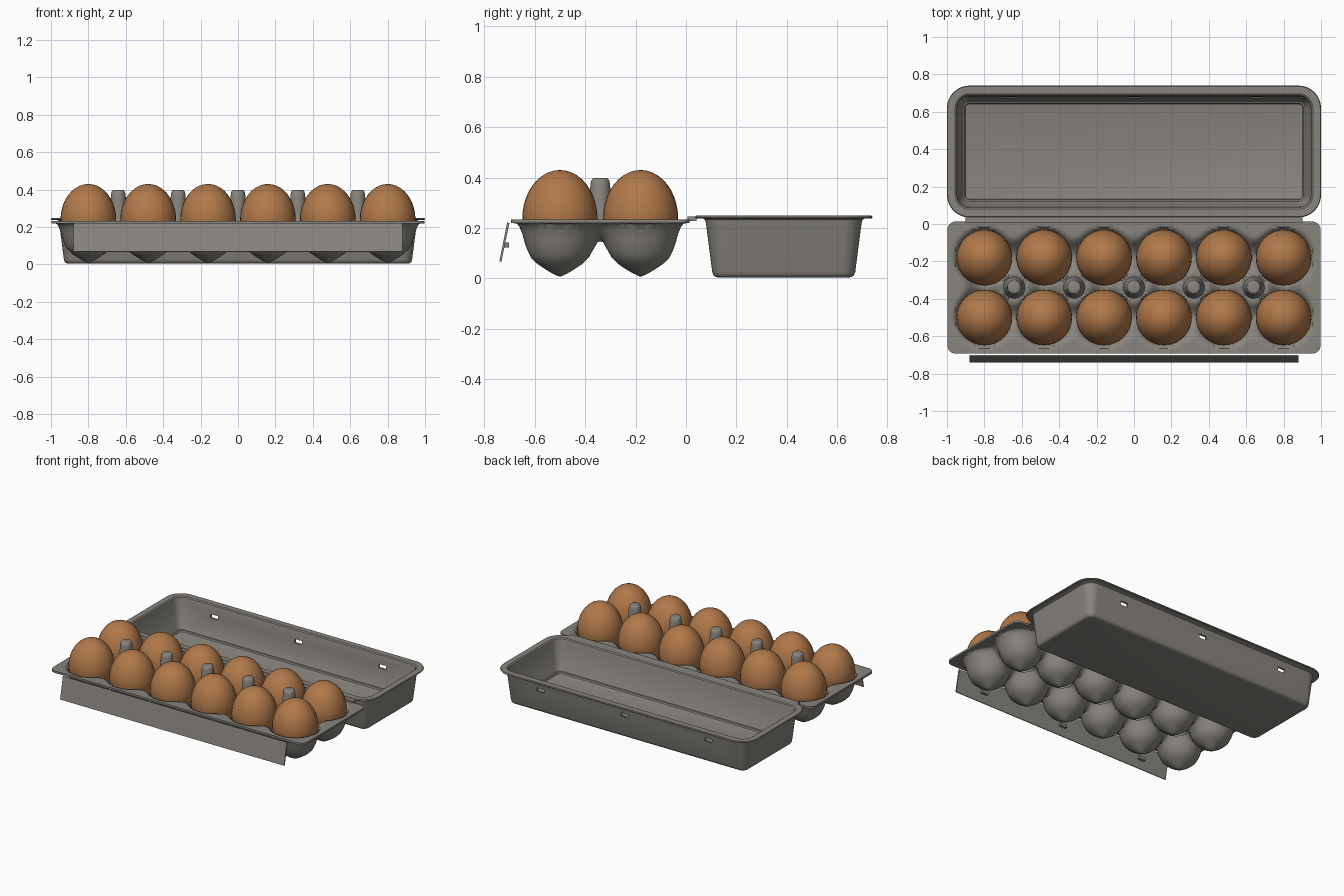
import bpy, bmesh, math
from mathutils import Vector

if "Cube" in bpy.data.objects:
    bpy.data.objects.remove(bpy.data.objects["Cube"])

CUP_X = [-0.8, -0.48, -0.16, 0.16, 0.48, 0.8]
CUP_Y = [-0.18, -0.50]
POST_X = [-0.64, -0.32, 0.0, 0.32, 0.64]
POST_Y = -0.34
CLIP_X = [-0.66, 0.0, 0.66]


def material(name, rgb):
    m = bpy.data.materials.new(name)
    m.diffuse_color = (*rgb, 1)
    m.use_nodes = True
    m.node_tree.nodes["Principled BSDF"].inputs["Base Color"].default_value = m.diffuse_color
    return m


GREY = material("pulp_grey", (0.25, 0.235, 0.21))
BROWN = material("egg_brown", (0.44, 0.19, 0.068))


def finish(name, bm, mat, angle=35, recalc=True):
    if recalc:
        bmesh.ops.recalc_face_normals(bm, faces=bm.faces)
    me = bpy.data.meshes.new(name)
    bm.to_mesh(me)
    bm.free()
    me.materials.append(mat)
    ob = bpy.data.objects.new(name, me)
    bpy.context.collection.objects.link(ob)
    smooth(ob, angle)
    return ob


def activate(ob):
    bpy.ops.object.select_all(action='DESELECT')
    ob.select_set(True)
    bpy.context.view_layer.objects.active = ob


def smooth(ob, angle=35):
    activate(ob)
    bpy.ops.object.shade_smooth_by_angle(angle=math.radians(angle))


def apply_mod(ob, mod):
    activate(ob)
    bpy.ops.object.modifier_apply(modifier=mod.name)


def box(name, lo, hi):
    bm = bmesh.new()
    bmesh.ops.create_cube(bm, size=1)
    for v in bm.verts:
        v.co = Vector([l + (h - l) * (c + 0.5) for l, h, c in zip(lo, hi, v.co)])
    return finish(name, bm, GREY)


def skin(bm, loops, cap_start=True, cap_end=True):
    """Bridge equal rings of points and cap the ends."""
    rings = [[bm.verts.new(p) for p in loop] for loop in loops]
    n = len(rings[0])
    for a, b in zip(rings, rings[1:]):
        for i in range(n):
            bm.faces.new((a[i], a[(i + 1) % n], b[(i + 1) % n], b[i]))
    if cap_start:
        bm.faces.new(rings[0][::-1])
    if cap_end:
        bm.faces.new(rings[-1])


def circle(x, y, z, r, n):
    return [(x + r * math.cos(2 * math.pi * i / n),
             y + r * math.sin(2 * math.pi * i / n), z) for i in range(n)]


# --- Egg tray: one moulded sheet, shaped by a height rule ---
CUP = [(0, 0.006), (0.03, 0.02), (0.06, 0.038), (0.09, 0.058), (0.115, 0.083),
       (0.135, 0.125), (0.147, 0.172), (0.167, 0.222), (0.3, 0.55), (3, 7.2)]
RIM = 0.219


def cup_height(r):
    for (r0, z0), (r1, z1) in zip(CUP, CUP[1:]):
        if r <= r1:
            return z0 + (z1 - z0) * (r - r0) / (r1 - r0)


def smin(a, b, k):
    h = max(k - abs(a - b), 0) / k
    return min(a, b) - h * h * k / 4


def tray_height(x, y):
    zs = sorted(cup_height(math.hypot(x - cx, y - cy)) for cx in CUP_X for cy in CUP_Y)
    z = smin(zs[0], zs[1], 0.23)
    d = min(math.hypot(x - px, y - POST_Y) for px in POST_X)
    return smin(z, RIM - 0.05 * math.exp(-(d / 0.09) ** 2), 0.02)


def round_corner(x, y, hx, hy, r=0.045):
    u, v = (abs(x) - hx + r) / r, (abs(y) - hy + r) / r
    if u > 0 and v > 0:
        x = math.copysign(hx - r + r * u * math.sqrt(1 - v * v / 2), x)
        y = math.copysign(hy - r + r * v * math.sqrt(1 - u * u / 2), y)
    return x, y


NX, NY, HX, HY, CY = 176, 64, 0.998, 0.353, -0.34
bm = bmesh.new()
grid = []
for j in range(NY + 1):
    row = []
    for i in range(NX + 1):
        x, y = round_corner(HX * (2 * i / NX - 1), HY * (2 * j / NY - 1), HX, HY)
        row.append(bm.verts.new((x, y + CY, tray_height(x, y + CY))))
    grid.append(row)
for j in range(NY):
    for i in range(NX):
        bm.faces.new((grid[j][i], grid[j][i + 1], grid[j + 1][i + 1], grid[j + 1][i]))
tray = finish("egg_tray", bm, GREY, recalc=False)
shell = tray.modifiers.new("thickness", 'SOLIDIFY')
shell.thickness, shell.offset = 0.014, 1
apply_mod(tray, shell)
smooth(tray, 50)

# --- Divider posts between the two rows ---
POST = [(0.068, 0.165), (0.058, 0.2), (0.05, 0.24), (0.044, 0.31), (0.039, 0.37),
        (0.036, 0.388), (0.029, 0.397), (0.02, 0.398)]
for i, px in enumerate(POST_X):
    bm = bmesh.new()
    skin(bm, [circle(px, POST_Y, z, r, 24) for r, z in POST], cap_start=False)
    finish(f"divider_post_{i + 1}", bm, GREY, 50)

# --- Eggs, blunt end up and narrower end down ---
for j, cy in enumerate(CUP_Y):
    for i, cx in enumerate(CUP_X):
        bm = bmesh.new()
        bmesh.ops.create_uvsphere(bm, u_segments=32, v_segments=20, radius=1)
        for v in bm.verts:
            t = max(-v.co.z, 0)
            w = 0.149 * (1 - 0.12 * t)
            v.co = (cx + v.co.x * w, cy + v.co.y * w,
                    0.237 + v.co.z * (0.193 if v.co.z > 0 else 0.19))
        finish(f"egg_{j + 1}_{i + 1}", bm, BROWN, 60)


# --- Lid: nested rounded rectangles, outside then inside ---
def rounded_rect(inset, z, seg=8):
    hx, hy, r = 1.0 - inset, 0.3525 - inset, max(0.12 - inset, 0.015)
    pts = []
    for q, (sx, sy) in enumerate([(1, 1), (-1, 1), (-1, -1), (1, -1)]):
        for k in range(seg + 1):
            a = math.pi / 2 * (q + k / seg)
            pts.append((sx * (hx - r) + r * math.cos(a),
                        0.3875 + sy * (hy - r) + r * math.sin(a), z))
    return pts


LID = [(0.095, 0.004), (0.083, 0.006), (0.074, 0.013), (0.069, 0.026), (0.044, 0.22),
       (0.04, 0.233), (0.032, 0.238), (0.004, 0.238), (0.0, 0.243), (0.004, 0.249),
       (0.044, 0.249), (0.052, 0.243), (0.057, 0.225), (0.08, 0.036), (0.085, 0.03),
       (0.094, 0.028), (0.098, 0.018), (0.106, 0.015)]
bm = bmesh.new()
skin(bm, [rounded_rect(d, z) for d, z in LID])
lid = finish("lid", bm, GREY)

# --- Latch slots through the back wall of the lid ---
for x in CLIP_X:
    cutter = box("slot_cutter", (x - 0.028, 0.62, 0.158), (x + 0.028, 0.78, 0.184))
    cut = lid.modifiers.new("slot", 'BOOLEAN')
    cut.operation, cut.solver, cut.object = 'DIFFERENCE', 'EXACT', cutter
    apply_mod(lid, cut)
    bpy.data.objects.remove(cutter)
smooth(lid)

# --- Hinge strip joining tray and lid ---
box("hinge_strip", (-0.9, 0.005, 0.228), (0.9, 0.042, 0.246))

# --- Sloping front flap with its latch clips ---
bm = bmesh.new()
flap = [(-0.709, 0.222), (-0.740, 0.068), (-0.732, 0.066), (-0.700, 0.22)]
skin(bm, [[(x, y, z) for y, z in flap] for x in (-0.88, 0.88)])
finish("front_flap", bm, GREY)
for i, x in enumerate(CLIP_X):
    box(f"latch_clip_{i + 1}", (x - 0.026, -0.724, 0.122), (x + 0.026, -0.702, 0.142))
